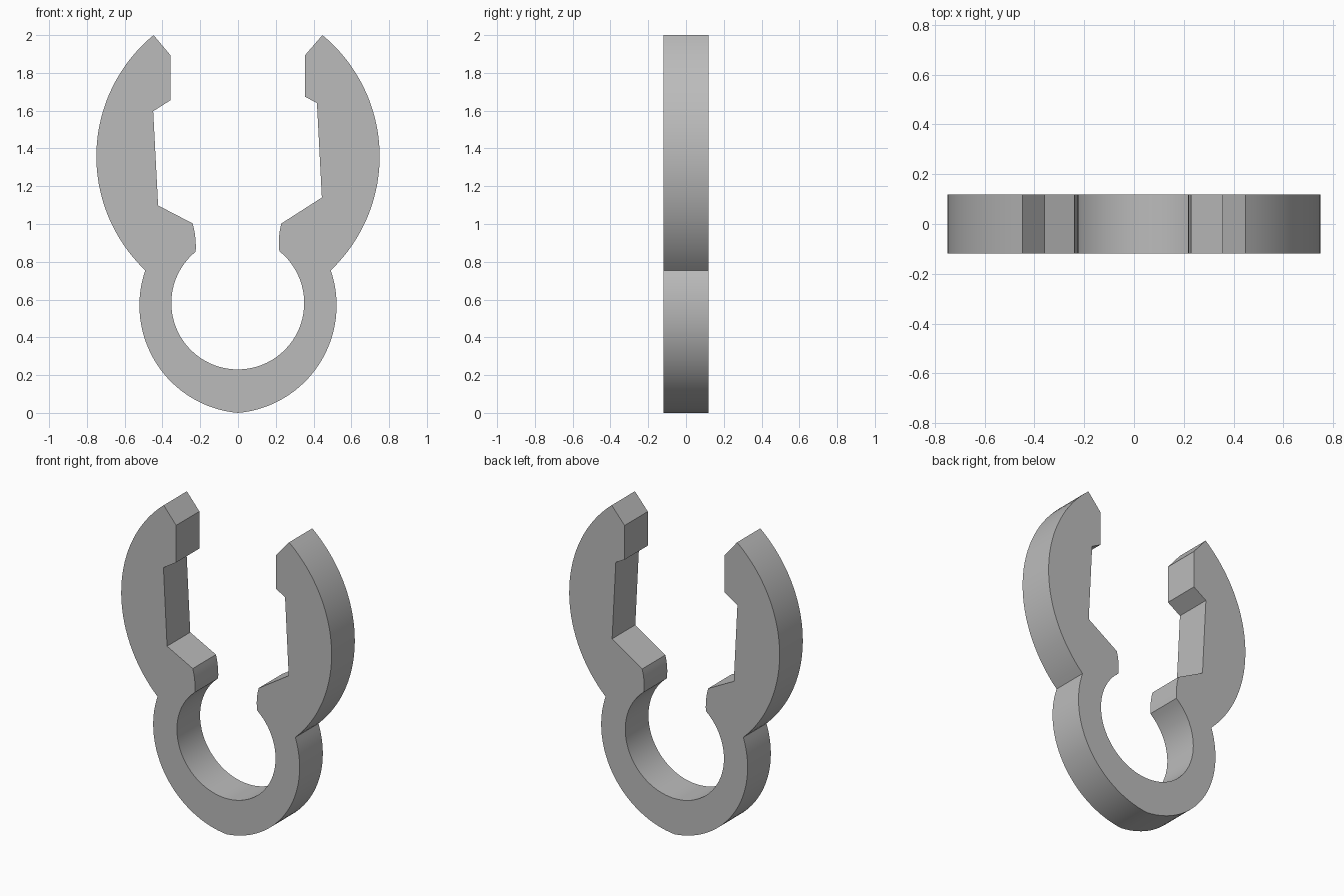
import bpy, bmesh, math
from mathutils import Vector

if "Cube" in bpy.data.objects:
    bpy.data.objects.remove(bpy.data.objects["Cube"])

HALF_DEPTH = 0.118


def arc(a, mid, b, n):
    """Points from a to b on the circle through a, mid and b."""
    (ax, ay), (bx, by), (cx, cy) = a, mid, b
    d = 2 * (ax * (by - cy) + bx * (cy - ay) + cx * (ay - by))
    sa, sb, sc = ax * ax + ay * ay, bx * bx + by * by, cx * cx + cy * cy
    ux = (sa * (by - cy) + sb * (cy - ay) + sc * (ay - by)) / d
    uy = (sa * (cx - bx) + sb * (ax - cx) + sc * (bx - ax)) / d
    r = math.hypot(ax - ux, ay - uy)
    t0 = math.atan2(ay - uy, ax - ux)
    tm = (math.atan2(by - uy, bx - ux) - t0) % math.tau
    t1 = (math.atan2(cy - uy, cx - ux) - t0) % math.tau
    if tm > t1:                      # mid lies on the clockwise side
        t1 -= math.tau
    pts = [(ux + r * math.cos(t0 + t1 * i / n), uy + r * math.sin(t0 + t1 * i / n))
           for i in range(n + 1)]
    pts[0], pts[-1] = a, b
    return pts


# Outside edge of one side, bottom to tip
lower_outer = arc((0, 0), (0.522, 0.565), (0.491, 0.755), 32)
upper_outer = arc((0.491, 0.755), (0.75, 1.36), (0.447, 2.0), 32)
outer = lower_outer + upper_outer[1:]

# Jaw notches differ a little between the two sides
right_jaw = [(0.355, 1.894), (0.355, 1.674), (0.418, 1.64), (0.444, 1.14)]
right_jaw += arc((0.230, 1.003), (0.217, 0.93), (0.219, 0.856), 6)
left_jaw = [(-0.358, 1.894), (-0.358, 1.655), (-0.449, 1.597), (-0.423, 1.098)]
left_jaw += arc((-0.240, 1.003), (-0.226, 0.93), (-0.224, 0.854), 6)

# Round grip hole, open at the top
hole = arc(right_jaw[-1], (0, 0.23), left_jaw[-1], 56)

profile = (outer + right_jaw + hole[1:-1] + left_jaw[::-1]
           + [(-x, z) for x, z in outer[:0:-1]])

# Extrude the profile into a flat clip
bm = bmesh.new()
face = bm.faces.new([bm.verts.new((x, -HALF_DEPTH, z)) for x, z in profile])
ext = bmesh.ops.extrude_face_region(bm, geom=[face], use_keep_orig=True)
bmesh.ops.translate(bm, vec=Vector((0, 2 * HALF_DEPTH, 0)),
                    verts=[g for g in ext["geom"] if isinstance(g, bmesh.types.BMVert)])
bmesh.ops.recalc_face_normals(bm, faces=bm.faces)
mesh = bpy.data.meshes.new("clip")
bm.to_mesh(mesh)
bm.free()

clip = bpy.data.objects.new("clip", mesh)
bpy.context.collection.objects.link(clip)

grey = bpy.data.materials.new("grey plastic")
grey.diffuse_color = (0.5, 0.5, 0.5, 1)
grey.use_nodes = True
grey.node_tree.nodes["Principled BSDF"].inputs["Base Color"].default_value = grey.diffuse_color
mesh.materials.append(grey)

# Smooth curved walls, sharp rims and corners
bpy.context.view_layer.objects.active = clip
clip.select_set(True)
bpy.ops.object.shade_smooth_by_angle(angle=math.radians(25))
